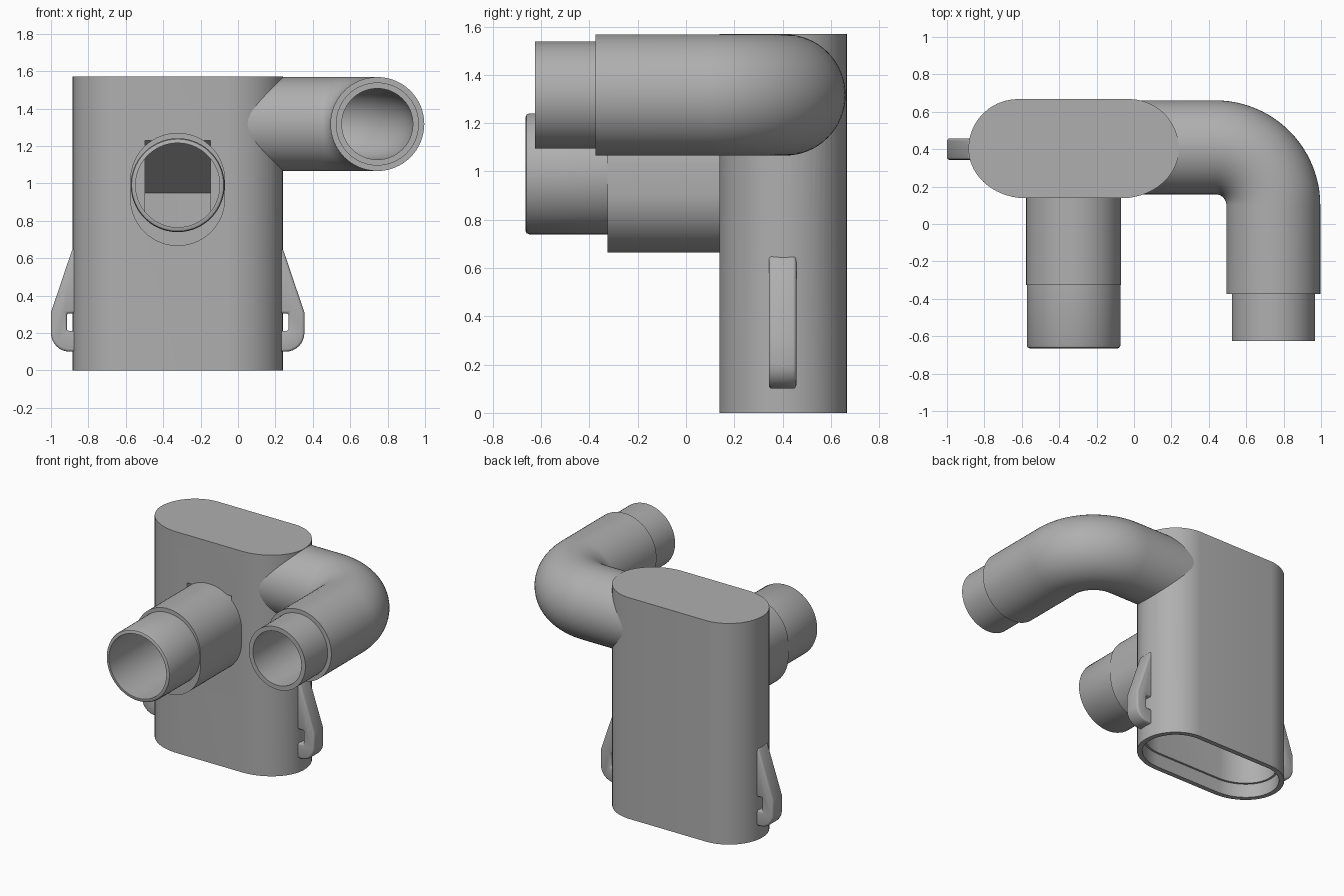
import bpy, bmesh
from math import sin, cos, pi
from mathutils import Vector

if "Cube" in bpy.data.objects:
    bpy.data.objects.remove(bpy.data.objects["Cube"])

grey = bpy.data.materials.new("plain_grey")
grey.use_nodes = True
grey.diffuse_color = (0.43, 0.43, 0.43, 1)
grey.node_tree.nodes["Principled BSDF"].inputs["Base Color"].default_value = (0.43, 0.43, 0.43, 1)

N = 64
CX, CY = -0.3225, 0.4025   # body centre
PZ, EZ = 0.99, 1.317       # heights of the front pipe and the elbow


def loft(name, loops, ring=False):
    """Skin through equal loops; join last to first or cap both ends."""
    bm = bmesh.new()
    rows = [[bm.verts.new(p) for p in loop] for loop in loops]
    pairs = list(zip(rows, rows[1:]))
    if ring:
        pairs.append((rows[-1], rows[0]))
    else:
        bm.faces.new(rows[0])
        bm.faces.new(rows[-1])
    for a, b in pairs:
        for i in range(len(a)):
            j = (i + 1) % len(a)
            bm.faces.new((a[i], a[j], b[j], b[i]))
    bmesh.ops.recalc_face_normals(bm, faces=bm.faces)
    mesh = bpy.data.meshes.new(name)
    bm.to_mesh(mesh)
    bm.free()
    ob = bpy.data.objects.new(name, mesh)
    bpy.context.collection.objects.link(ob)
    mesh.materials.append(grey)
    return ob


def activate(ob):
    bpy.ops.object.select_all(action="DESELECT")
    ob.select_set(True)
    bpy.context.view_layer.objects.active = ob


def smooth(ob):
    activate(ob)
    bpy.ops.object.shade_smooth_by_angle(angle=0.6)


def cut(ob, cutter):
    mod = ob.modifiers.new("cut", "BOOLEAN")
    mod.operation, mod.solver, mod.object = "DIFFERENCE", "EXACT", cutter
    cutter.hide_render = True
    activate(ob)
    bpy.ops.object.modifier_apply(modifier=mod.name)
    bpy.data.objects.remove(cutter)


def oval(z, inset=0):
    """Long oval body section, with slightly fuller curves on the front."""
    pts = []
    for i in range(N):
        a = 2 * pi * (i + 0.5) / N
        rx = 0.265 if sin(a) > 0 else 0.31
        side = 1 if cos(a) > 0 else -1
        x = side * (0.5625 - rx) + (rx - inset) * cos(a)
        pts.append(Vector((CX + x, CY + (0.265 - inset) * sin(a), z)))
    return pts


def circle_y(x, y, z, r, low=0, high=0):
    """Circle facing front; low and high stretch it vertically."""
    pts = []
    for i in range(N):
        a = 2 * pi * (i + 0.5) / N
        pts.append(Vector((x + r * cos(a), y, z + r * sin(a) + (high if sin(a) > 0 else -low))))
    return pts


def prism(name, outline, axis, lo, hi):
    """Extrude a flat outline along x or y."""
    if axis == "x":
        return loft(name, [[Vector((t, u, v)) for u, v in outline] for t in (lo, hi)])
    return loft(name, [[Vector((u, t, v)) for u, v in outline] for t in (lo, hi)])


def elbow_loop(t, r):
    """Section of the elbow: t=0 at the body, 1..2 round the bend, 3 at the sleeve end."""
    a = min(max(t - 1, 0), 1) * pi / 2
    centre = Vector((0.435 + 0.31 * sin(a), 0.10 + 0.31 * cos(a), EZ))
    if t < 1:
        centre.x -= 0.435 * (1 - t)
    if t > 2:
        centre.y -= 0.475 * (t - 2)
    across = Vector((sin(a), cos(a), 0))
    return [centre + r * (across * cos(2 * pi * i / N) + Vector((0, 0, 1)) * sin(2 * pi * i / N))
            for i in range(N)]


# Hollow body, open below, with a socket step inside the rim
body = loft("body", [oval(1.53, 0.05), oval(0.1, 0.05), oval(0.1, 0.035), oval(0, 0.035),
                     oval(0), oval(1.57)])
window = [(0.0, 0.74), (0.3, 0.74), (0.3, 1.23), (0.0, 1.23)]
cut(body, prism("window_cutter", window, "x", CX - 0.175, CX + 0.175))
cut(body, loft("bore_cutter", [elbow_loop(0.1, 0.2), elbow_loop(0.9, 0.2)]))
smooth(body)

# Sloping baffle behind the front pipe
baffle = prism("inner_baffle", [(0.17, 1.25), (0.63, 0.94), (0.63, 0.98), (0.17, 1.29)],
               "x", CX - 0.25, CX + 0.25)

# Front pipe with a rounded lip and a taller sleeve at its root
front_pipe = loft("front_pipe", [
    circle_y(CX, -0.665, PZ, 0.225), circle_y(CX, -0.665, PZ, 0.236),
    circle_y(CX, -0.660, PZ, 0.246), circle_y(CX, -0.648, PZ, 0.251),
    circle_y(CX, -0.325, PZ, 0.251), circle_y(CX, -0.325, PZ, 0.254, 0.071, 0.026),
    circle_y(CX, 0.16, PZ, 0.254, 0.071, 0.026), circle_y(CX, 0.16, PZ, 0.225)], ring=True)
smooth(front_pipe)

# Side elbow with a narrower spigot
steps = [0] + [1 + i / 24 for i in range(25)] + [3]
outer = [elbow_loop(t, 0.251) for t in steps]
inner = [elbow_loop(t, 0.19) for t in reversed(steps)]
tip = 2 + 0.725 / 0.475
spigot = [elbow_loop(3, 0.222), elbow_loop(tip, 0.222), elbow_loop(tip, 0.19)]
smooth(loft("side_elbow", outer + spigot + inner, ring=True))

# Notched latches on both ends
arc = [(0.5775 + 0.1 * cos(i * pi / 16), 0.2 - 0.1 * sin(i * pi / 16)) for i in range(9)]
outline = [(0.535, 0.65), (0.5625, 0.65), (0.6775, 0.31)] + arc + [
    (0.535, 0.1), (0.535, 0.21), (0.593, 0.21), (0.593, 0.305), (0.535, 0.305)]
for name, side in (("left_latch", 1), ("right_latch", -1)):
    latch = prism(name, [(CX + side * x, z) for x, z in outline], "y", 0.343, 0.457)
    bevel = latch.modifiers.new("rounding", "BEVEL")
    bevel.width, bevel.segments, bevel.limit_method = 0.016, 3, "ANGLE"
    activate(latch)
    bpy.ops.object.modifier_apply(modifier=bevel.name)
    smooth(latch)
